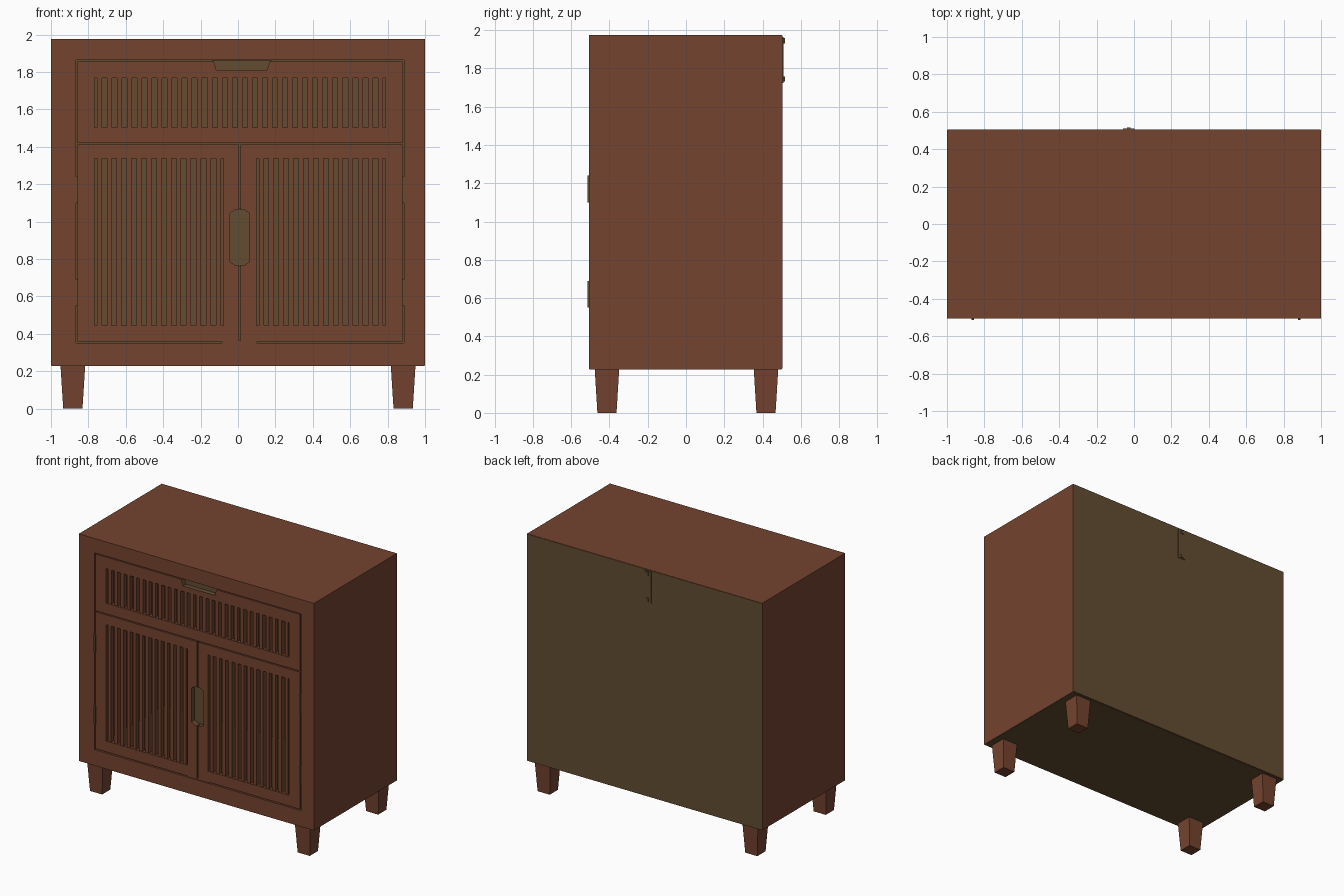
import bpy, bmesh
from mathutils import Vector

if "Cube" in bpy.data.objects:
    bpy.data.objects.remove(bpy.data.objects["Cube"])


def material(name, rgb):
    m = bpy.data.materials.new(name)
    m.diffuse_color = (*rgb, 1)
    m.use_nodes = True
    m.node_tree.nodes["Principled BSDF"].inputs["Base Color"].default_value = m.diffuse_color
    return m


BROWN = material("red brown wood", (0.175, 0.057, 0.029))
OLIVE = material("dark olive wood", (0.127, 0.073, 0.031))


def finish(name, bm, mats):
    me = bpy.data.meshes.new(name)
    bm.to_mesh(me)
    bm.free()
    for m in mats:
        me.materials.append(m)
    ob = bpy.data.objects.new(name, me)
    bpy.context.collection.objects.link(ob)
    return ob


def add_box(bm, x, y, z, taper=1.0):
    """Box between (min, max) pairs; taper scales the lower end."""
    vs = bmesh.ops.create_cube(bm, size=1)["verts"]
    for v in vs:
        k = taper if v.co.z < 0 else 1.0
        v.co = Vector(((x[0] + x[1]) / 2 + v.co.x * k * (x[1] - x[0]),
                       (y[0] + y[1]) / 2 + v.co.y * k * (y[1] - y[0]),
                       (z[0] + z[1]) / 2 + v.co.z * (z[1] - z[0])))


def box(name, x, y, z, mat, taper=1.0):
    bm = bmesh.new()
    add_box(bm, x, y, z, taper)
    return finish(name, bm, [mat])


def rect(x0, x1, z0, z1):
    return [(x0, z0), (x1, z0), (x1, z1), (x0, z1)]


def panel(name, loops, y0, y1, mat=BROWN, notch=None):
    """Extruded x-z outline with holes; side faces inside the notch are olive."""
    cu = bpy.data.curves.new(name, "CURVE")
    cu.dimensions = "2D"
    cu.fill_mode = "BOTH"
    cu.extrude = (y1 - y0) / 2
    for pts in loops:
        sp = cu.splines.new("POLY")
        sp.points.add(len(pts) - 1)
        for p, (a, b) in zip(sp.points, pts):
            p.co = (a, b, 0, 1)
        sp.use_cyclic_u = True
    tmp = bpy.data.objects.new(name + "_tmp", cu)
    bpy.context.collection.objects.link(tmp)
    bpy.context.view_layer.update()
    src = bpy.data.meshes.new_from_object(tmp)
    bm = bmesh.new()
    bm.from_mesh(src)
    bpy.data.objects.remove(tmp)
    bpy.data.curves.remove(cu)
    bpy.data.meshes.remove(src)
    for v in bm.verts:
        v.co = Vector((v.co.x, (y0 + y1) / 2 - v.co.z, v.co.y))
    bmesh.ops.remove_doubles(bm, verts=bm.verts, dist=1e-5)
    bmesh.ops.recalc_face_normals(bm, faces=bm.faces)
    for f in bm.faces:
        f.smooth = False
        f.material_index = 0
        c = f.calc_center_median()
        if notch and abs(f.normal.y) < 0.5:
            a, b, d, e = notch
            if a < c.x < b and d < c.z < e:
                f.material_index = 1
    return finish(name, bm, [mat, OLIVE])


def slats(name, x0, x1, z0, z1, count):
    bm = bmesh.new()
    pitch = (x1 - x0) / count
    for i in range(count):
        c = x0 + (i + 0.5) * pitch
        add_box(bm, (c - pitch / 4, c + pitch / 4), (-0.5, -0.466), (z0 - 0.005, z1 + 0.005))
    return finish(name, bm, [BROWN])


# Carcass
YF = -0.506
panel("front_frame", [rect(-1, 1, 0.23, 1.975), rect(-0.865, 0.888, 0.352, 1.865)], YF, -0.45)
box("top_panel", (-1, 1), (-0.45, 0.502), (1.92, 1.975), BROWN)
for s, label in ((-1, "left"), (1, "right")):
    box(label + "_side", sorted((s * 0.95, s)), (-0.45, 0.502), (0.23, 1.92), BROWN)
box("floor_board", (-0.95, 0.95), (-0.45, 0.48), (0.232, 0.30), OLIVE)
box("bottom_plate", (-0.998, 0.998), (-0.503, 0.5), (0.228, 0.234), OLIVE)
box("back_board", (-0.95, 0.95), (0.475, 0.503), (0.232, 1.92), OLIVE)
box("back_plate", (-0.998, 0.998), (0.498, 0.505), (0.232, 1.973), OLIVE)

# Tapered legs
for sx in (-0.883, 0.883):
    for cy, label in ((-0.413, "front"), (0.418, "back")):
        box(label + "_leg", (sx - 0.066, sx + 0.066), (cy - 0.064, cy + 0.064),
            (0, 0.23), BROWN, 0.78)

# Drawer front with notched pull
D0, D1 = -0.858, 0.880
drawer = [(D0, 1.421), (D1, 1.421), (D1, 1.857), (0.17, 1.857), (0.155, 1.81),
          (-0.115, 1.81), (-0.13, 1.857), (D0, 1.857)]
panel("drawer_front", [drawer, rect(-0.768, 0.788, 1.503, 1.768)], -0.504, -0.46,
      notch=(-0.14, 0.18, 1.80, 1.856))
slats("drawer_slats", -0.768, 0.788, 1.503, 1.768, 29)
box("drawer_pull_back", (-0.14, 0.18), (-0.468, -0.455), (1.80, 1.862), OLIVE)

# Doors, each with half of the pull cut out of its inner edge
C = 0.0085
for s, label in ((-1, "left"), (1, "right")):
    outer = D0 if s < 0 else D1
    e, h = C + s * 0.004, C + s * 0.052
    m = C + s * 0.026
    outline = [(outer, 0.36), (e, 0.36), (e, 0.768), (m, 0.768), (h, 0.785),
               (h, 1.045), (m, 1.062), (e, 1.062), (e, 1.413), (outer, 1.413)]
    x0, x1 = (-0.768, -0.078) if s < 0 else (0.098, 0.788)
    panel(label + "_door", [outline, rect(x0, x1, 0.443, 1.337)], -0.504, -0.46,
          notch=(C - 0.055, C + 0.055, 0.76, 1.07))
    slats(label + "_door_slats", x0, x1, 0.443, 1.337, 13)
    # Hinges
    hx = -0.862 if s < 0 else 0.884
    for z in (0.62, 1.17):
        box(label + "_hinge", (hx - 0.007, hx + 0.007), (-0.514, -0.49),
            (z - 0.07, z + 0.07), OLIVE)
box("door_pull_back", (C - 0.055, C + 0.055), (-0.465, -0.452), (0.76, 1.07), OLIVE)
box("door_catch", (-0.085, 0.102), (-0.5, -0.45), (0.35, 0.363), BROWN)

# Wall strap on the back
box("wall_strap", (-0.06, 0.004), (0.503, 0.51), (1.725, 1.965), OLIVE)
for z in (1.745, 1.945):
    box("strap_screw", (-0.038, -0.018), (0.508, 0.517), (z - 0.014, z + 0.014), OLIVE)
